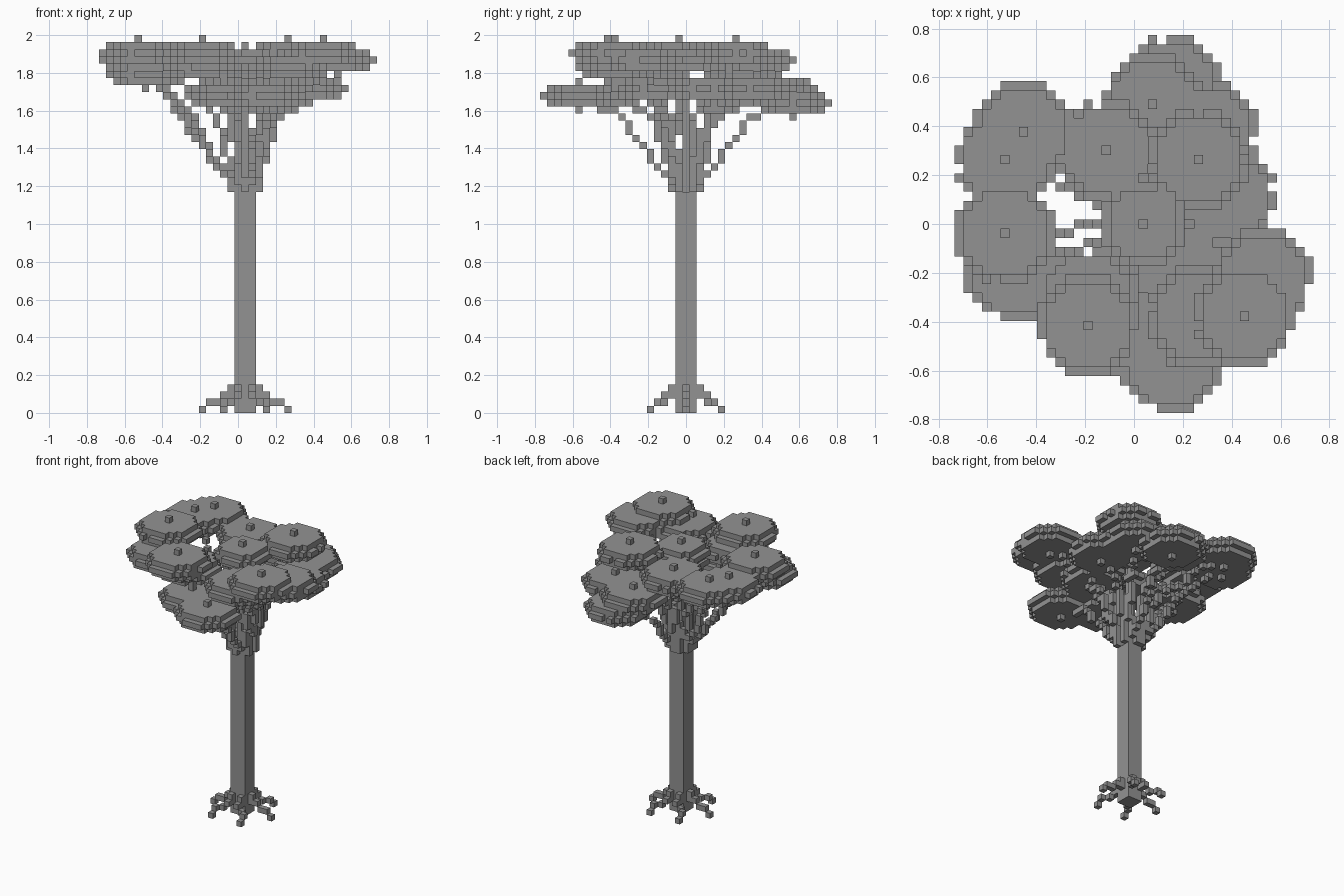
import bpy, bmesh, math, random
from mathutils import Vector

random.seed(4)
CELL = 2 / 53                      # edge of one cube
CENTRE = Vector((1, 0, 0))         # trunk axis in cells

cube = bpy.data.objects.get("Cube")
if cube:
    bpy.data.objects.remove(cube, do_unlink=True)

grey = bpy.data.materials.new("plain_grey")
grey.use_nodes = True
colour = (0.29, 0.29, 0.29, 1)
grey.diffuse_color = colour
grey.node_tree.nodes["Principled BSDF"].inputs["Base Color"].default_value = colour


def voxel_object(name, cells):
    """Skin a set of grid cells with only their outer faces."""
    bm = bmesh.new()
    corners = {}

    def corner(p):
        key = tuple(p)
        if key not in corners:
            x, y, z = key
            corners[key] = bm.verts.new(((x - .5) * CELL, (y - .5) * CELL, z * CELL))
        return corners[key]

    for cell in sorted(cells):
        for axis in range(3):
            u, v = (axis + 1) % 3, (axis + 2) % 3
            for side in (0, 1):
                near = list(cell)
                near[axis] += 2 * side - 1
                if tuple(near) in cells:
                    continue
                ring = []
                for du, dv in ((0, 0), (1, 0), (1, 1), (0, 1)):
                    p = list(cell)
                    p[axis] += side
                    p[u] += du
                    p[v] += dv
                    ring.append(corner(p))
                bm.faces.new(ring if side else ring[::-1])
    mesh = bpy.data.meshes.new(name)
    bm.to_mesh(mesh)
    bm.free()
    mesh.materials.append(grey)
    obj = bpy.data.objects.new(name, mesh)
    bpy.context.collection.objects.link(obj)
    return obj


def line(a, b):
    """Cells along a straight run from a to b."""
    steps = max(1, math.ceil(max(abs(c) for c in b - a)))
    return {tuple(round(c) for c in a.lerp(b, i / steps)) for i in range(steps + 1)}


def leaf_pad(x, y, z, radius):
    """Flat round cushion: wide ragged middle, smaller layers, a tip above and below."""
    cells = {(x, y, z + 2), (x, y, z - 2)}
    middle = radius * (radius + 1)
    for dz in (-1, 0, 1):
        limit = middle * (1 - dz * dz / 4)
        for dx in range(-radius, radius + 1):
            for dy in range(-radius, radius + 1):
                rim = dz == 0 and max(abs(dx), abs(dy)) == radius
                if dx * dx + dy * dy <= limit and not (rim and random.random() < .12):
                    cells.add((x + dx, y + dy, z + dz))
    return cells


# Trunk
trunk = {(x, y, z) for x in range(3) for y in range(-1, 2) for z in range(31)}
voxel_object("trunk", trunk)

# Six stepped roots
roots = set()
for i in range(6):
    a = i * math.pi / 3
    out = Vector((math.cos(a), math.sin(a), 0))
    for reach, z in ((2, 3), (2, 2), (3, 2), (4, 1), (5, 1), (6, 0)):
        p = CENTRE + out * reach
        roots.add((round(p.x), round(p.y), z))
voxel_object("roots", roots - trunk)

# Leaf pads: centre, radius, and how far out the branch bends
pads = [
    (-14, 7, 49, 5, .5), (-12, 10, 49, 5, .3), (-14, -1, 50, 5, .6),
    (-13, -5, 47, 5, .6), (-5, -11, 50, 5, .3), (-5, -8, 48, 5, .3),
    (-3, 8, 48, 5, .4), (1, 0, 49, 4, 0), (7, 7, 50, 5, .4),
    (12, -10, 50, 5, .35), (14, -6, 49, 5, .35), (7, -10, 48, 5, .3),
    (4, -15, 44, 5, .6), (4, 15, 43, 5, .6), (2, 13, 45, 5, .3),
    (-2, -11, 44, 5, .4), (8, 10, 45, 5, .3), (10, 3, 45, 5, .4),
    (5, -5, 45, 5, .4),
]
canopy, branches = set(), set()
for x, y, z, radius, bend in pads:
    canopy |= leaf_pad(x, y, z, radius)
    tip = Vector((x, y, z))
    flat = Vector((x, y, 0)) - CENTRE
    start = CENTRE + flat.normalized() * 1.7 + Vector((0, 0, 31))
    elbow = CENTRE + flat * bend + Vector((0, 0, 41))
    branches |= line(start, elbow) | line(elbow, tip)

voxel_object("canopy", canopy)
voxel_object("branches", branches - canopy - trunk)
